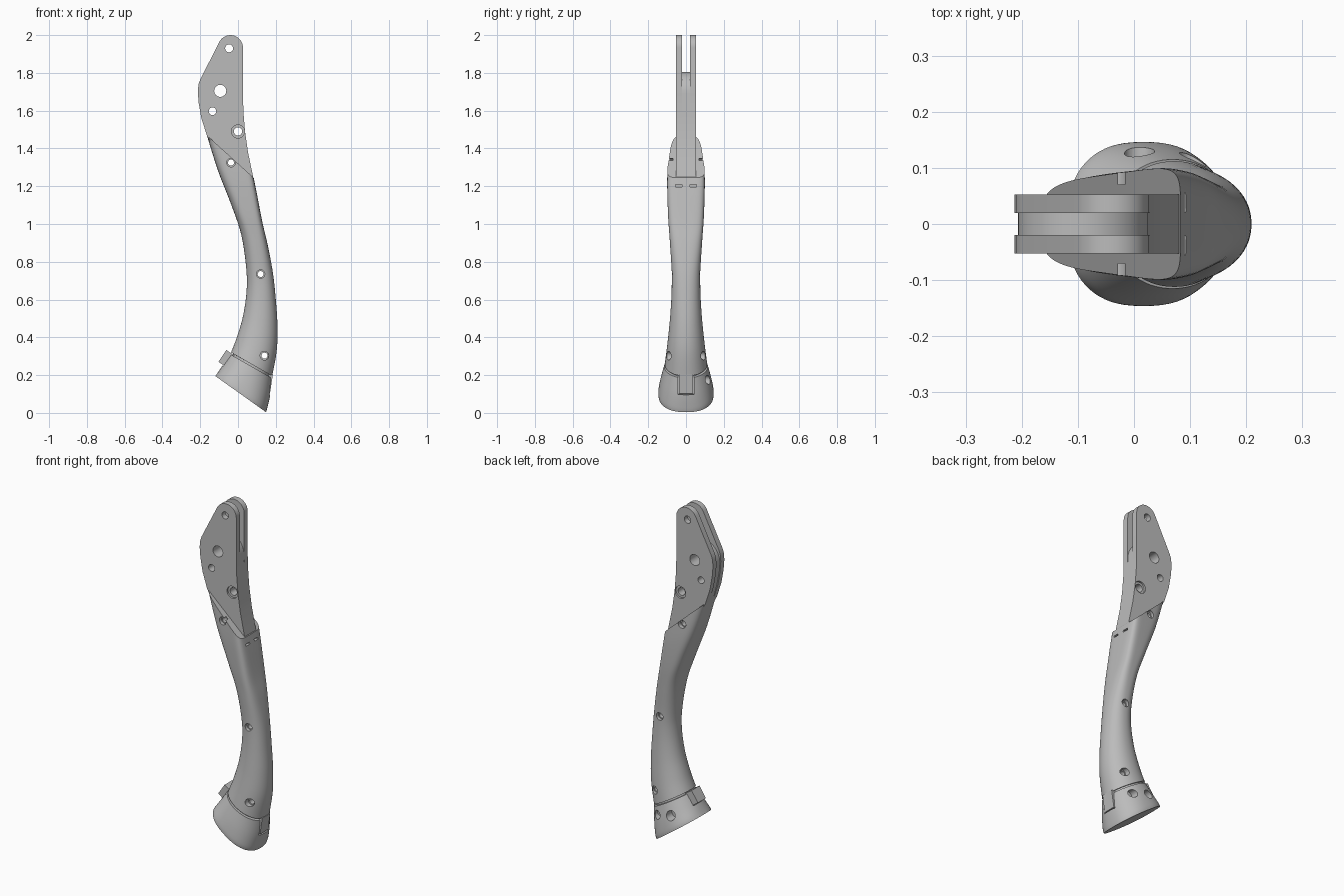
import bpy, bmesh, math
from mathutils import Vector, Matrix

cube = bpy.data.objects.get("Cube")
if cube:
    bpy.data.objects.remove(cube)

grey = bpy.data.materials.new("satin_grey")
grey.use_nodes = True
colour = (0.5, 0.5, 0.5, 1)
grey.diffuse_color = colour
grey.node_tree.nodes["Principled BSDF"].inputs["Base Color"].default_value = colour


def make(name, bm):
    bmesh.ops.recalc_face_normals(bm, faces=bm.faces)
    me = bpy.data.meshes.new(name)
    bm.to_mesh(me)
    bm.free()
    me.materials.append(grey)
    ob = bpy.data.objects.new(name, me)
    bpy.context.collection.objects.link(ob)
    return ob


def skin(bm, rings):
    """Bridge closed rings of equal length and cap both ends."""
    loops = [[bm.verts.new(p) for p in r] for r in rings]
    n = len(loops[0])
    for a, b in zip(loops, loops[1:]):
        for i in range(n):
            j = (i + 1) % n
            bm.faces.new((a[i], a[j], b[j], b[i]))
    bm.faces.new(loops[0])
    bm.faces.new(loops[-1])


def section(key, count=72):
    """Superellipse between a back point and a front point."""
    xb, zb, xf, zf, w, nf, nb, taper = key
    ring = []
    for i in range(count):
        a = math.tau * i / count
        c, s = math.cos(a), math.sin(a)
        n = nf if c > 0 else nb
        u = math.copysign(abs(c) ** (2 / n), c)
        v = math.copysign(abs(s) ** (2 / n), s)
        t = (u + 1) / 2
        ring.append((xb + (xf - xb) * t, w * v * (1 - taper * (1 - t)),
                     zb + (zf - zb) * t))
    return ring


def refine(keys, steps=6):
    """Catmull-Rom interpolation of the section parameters."""
    out = []
    for i in range(len(keys) - 1):
        p0, p1, p2 = keys[max(i - 1, 0)], keys[i], keys[i + 1]
        p3 = keys[min(i + 2, len(keys) - 1)]
        for k in range(steps):
            t = k / steps
            out.append([b + .5 * t * (c - a + t * (2*a - 5*b + 4*c - d + t * (3*(b - c) + d - a)))
                        for a, b, c, d in zip(p0, p1, p2, p3)])
    return out + [list(keys[-1])]


def plate(name, outline, y0, y1):
    bm = bmesh.new()
    skin(bm, [[(x, y, z) for x, z in outline] for y in (y0, y1)])
    return make(name, bm)


def arc(cx, cz, r, a0, a1, n=20):
    angles = [math.radians(a0 + (a1 - a0) * i / n) for i in range(n + 1)]
    return [(cx + r * math.cos(a), cz + r * math.sin(a)) for a in angles]


def lathe_y(bm, x, z, profile, n=28):
    skin(bm, [[(x + p[0], y, z + p[1]) for p in arc(0, 0, r, 0, 360 * (n - 1) / n, n - 1)]
              for y, r in profile])


def box(bm, centre, size, tilt=0):
    m = Matrix.Translation(centre) @ Matrix.Rotation(tilt, 4, 'Y') @ Matrix.Diagonal((*size, 1))
    bmesh.ops.create_cube(bm, size=1, matrix=m)


def cut(ob, *cutters):
    for c in cutters:
        m = ob.modifiers.new("cut", 'BOOLEAN')
        m.operation, m.solver, m.object = 'DIFFERENCE', 'EXACT', c
    dg = bpy.context.evaluated_depsgraph_get()
    me = bpy.data.meshes.new_from_object(ob.evaluated_get(dg))
    ob.modifiers.clear()
    ob.data = me


# Leg shell: slanted sections from the upper cut down to the ankle seam
leg_keys = [
    (-.165, 1.47, .083, 1.245, .106, 6, 4, .32),
    (-.105, 1.28, .100, 1.16, .105, 5, 3.5, .2),
    (-.035, 1.10, .129, 1.01, .098, 4, 3, .1),
    (.018, .94, .157, .89, .087, 3, 2.5, .03),
    (.044, .76, .185, .74, .076, 2.4, 2.2, 0),
    (.045, .64, .200, .60, .077, 2.2, 2.1, 0),
    (.026, .51, .209, .46, .086, 2.1, 2.1, 0),
    (-.008, .395, .205, .33, .099, 2.1, 2.1, 0),
    (-.037, .32, .181, .195, .112, 2.1, 2.1, 0)]
rings = [section(k) for k in refine(leg_keys)]
# recessed neck that plugs into the foot
rings.append(section((-.025, .313, .169, .202, .1, 2.1, 2.1, 0)))
rings.append(section((-.035, .285, .160, .172, .1, 2.1, 2.1, 0)))
bm = bmesh.new()
skin(bm, rings)
leg = make("leg_shell", bm)

# Flared foot with a slanted flat sole
foot_keys = [
    (-.042, .311, .180, .184, .115, 2.1, 2.1, 0),
    (-.080, .254, .171, .098, .134, 2.2, 2.2, 0),
    (-.108, .212, .156, .030, .145, 2.4, 2.4, 0),
    (-.120, .195, .148, .004, .146, 2.4, 2.4, 0)]
bm = bmesh.new()
skin(bm, [section(k) for k in refine(foot_keys)])
foot = make("foot", bm)

# Twin side plates and the rounded spacer between them
lower = [(-.165, 1.47), (-.1, 1.34), (-.03, 1.2), (.06, 1.2), (.08, 1.25),
         (.053, 1.38), (.037, 1.49), (.029, 1.59)]
outline = arc(-.04, 1.934, .066, 0, 155) + [
    (-.2, 1.765), (-.209, 1.74), (-.213, 1.70), (-.208, 1.64), (-.194, 1.56)] + lower + [(.026, 1.68)]
plates = [plate("left_side_plate", outline, .02, .053),
          plate("right_side_plate", outline, -.053, -.02)]
spacer = plate("plate_spacer", arc(-.091, 1.69, .116, 0, 180)
               + [(-.203, 1.64), (-.188, 1.56)] + lower, -.021, .021)

# Cross-drilled holes: x, z, bore radius, recess radius, recess depth from centre
holes = [(-.047, 1.93, .021, .021, .1), (-.094, 1.705, .032, .032, .1),
         (-.135, 1.597, .02, .02, .1), (0, 1.49, .022, .035, .042),
         (-.037, 1.325, .016, .023, .07), (.12, .735, .016, .022, .055),
         (.14, .303, .016, .023, .07)]
bm = bmesh.new()
for x, z, r, big, d in holes:
    lathe_y(bm, x, z, [(-.3, big), (-d, big), (-d, r), (d, r), (d, big), (.3, big)])
bores = make("bore_cutter", bm)

# Blind holes on one side of the foot, and the two tongue slots
bm = bmesh.new()
for x, z, r in ((.01, .2, .027), (.105, .175, .024)):
    lathe_y(bm, x, z, [(.08, r), (.3, r)])
box(bm, (.181, 0, .15), (.05, .084, .11), .15)
box(bm, (-.065, 0, .288), (.05, .084, .08), .59)
foot_cutter = make("foot_cutter", bm)

# Narrow slits at the plate ends on the front of the shell
bm = bmesh.new()
for side in (-1, 1):
    box(bm, (.09, side * .038, 1.203), (.04, .034, .012))
slits = make("slit_cutter", bm)

cut(leg, bores, slits)
cut(foot, foot_cutter)
for ob in plates + [spacer]:
    cut(ob, bores)
for c in (bores, foot_cutter, slits):
    bpy.data.objects.remove(c)

# Locking tongues that reach from the shell into the foot slots
tongues = []
for name, centre, size, tilt in (
        ("front_tongue", (.162, 0, .155), (.03, .074, .1), .15),
        ("back_tongue", (-.062, 0, .288), (.05, .074, .075), .59)):
    bm = bmesh.new()
    box(bm, centre, size, tilt)
    tongues.append(make(name, bm))

# Soft surfaces with crisp machined edges
bpy.ops.object.select_all(action='DESELECT')
for ob in [leg, foot, spacer] + plates + tongues:
    ob.select_set(True)
bpy.context.view_layer.objects.active = leg
bpy.ops.object.shade_smooth_by_angle(angle=math.radians(30))
